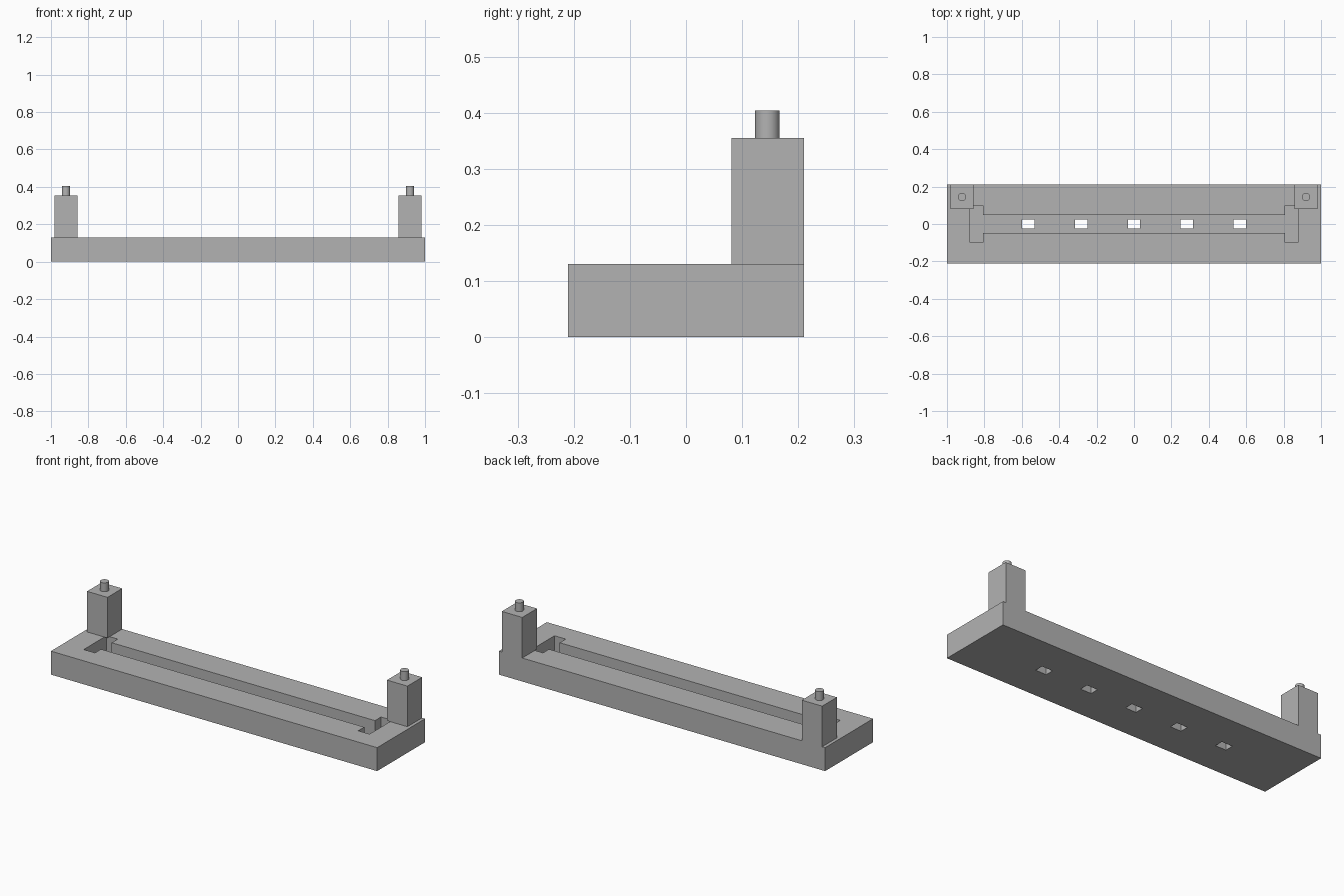
import bpy
from mathutils import Vector

cube = bpy.data.objects.get("Cube")
if cube:
    bpy.data.objects.remove(cube, do_unlink=True)

grey = bpy.data.materials.new("plain_grey")
grey.use_nodes = True
COLOR = (0.45, 0.45, 0.45, 1)
grey.diffuse_color = COLOR
grey.node_tree.nodes["Principled BSDF"].inputs["Base Color"].default_value = COLOR

BASE_TOP = 0.13
FLOOR = 0.045      # bottom of the recessed channel
POST_TOP = 0.355
PEG_TOP = 0.404


def box(name, low, high):
    """Box between two opposite corners."""
    low, high = Vector(low), Vector(high)
    bpy.ops.mesh.primitive_cube_add(size=1, location=(low + high) / 2)
    ob = bpy.context.object
    ob.name = name
    ob.scale = high - low
    bpy.ops.object.transform_apply(location=False, rotation=False, scale=True)
    ob.data.materials.append(grey)
    return ob


def cut(target, name, low, high):
    """Cut a box out of the target and hide the cutter."""
    cutter = box(name, low, high)
    cutter.hide_render = True
    cutter.hide_set(True)
    cutter.display_type = 'WIRE'
    mod = target.modifiers.new(name, 'BOOLEAN')
    mod.operation = 'DIFFERENCE'
    mod.solver = 'EXACT'
    mod.object = cutter


# Base slab with a long channel
base = box("base", (-1, -0.21, 0), (1, 0.21, BASE_TOP))
cut(base, "channel_cutter", (-0.84, -0.047, FLOOR), (0.84, 0.047, 0.2))

# Drain holes through the channel floor
for i in range(-2, 3):
    x = i * 0.2825
    cut(base, f"hole_cutter_{i + 3}", (x - 0.033, -0.024, -0.1), (x + 0.033, 0.024, 0.1))

for side, label in ((1, "left"), (-1, "right")):
    # Cross slot at the end of the channel
    xs = sorted((side * 0.807, side * 0.876))
    cut(base, f"{label}_slot_cutter", (xs[0], -0.1, FLOOR), (xs[1], 0.1, 0.2))

    # Corner post, flush with the back
    xs = sorted((side * 0.857, side * 0.982))
    box(f"{label}_post", (xs[0], 0.081, BASE_TOP), (xs[1], 0.21, POST_TOP))

    # Round peg on the post
    bpy.ops.mesh.primitive_cylinder_add(
        vertices=32, radius=0.022, depth=PEG_TOP - POST_TOP,
        location=(side * 0.92, 0.145, (PEG_TOP + POST_TOP) / 2))
    peg = bpy.context.object
    peg.name = f"{label}_peg"
    peg.data.materials.append(grey)
    bpy.ops.object.shade_smooth_by_angle()
